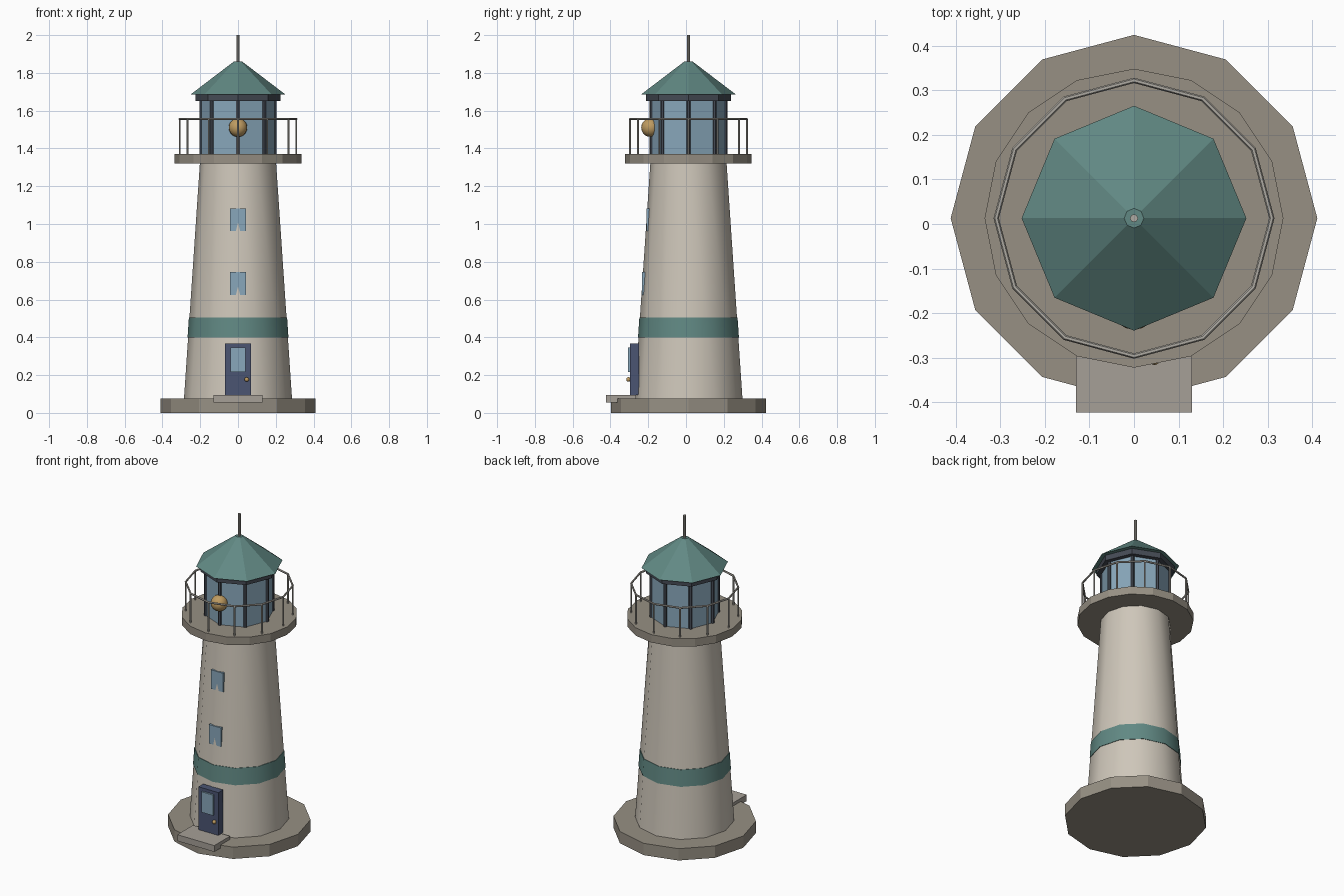
import bpy
from math import pi, sin, cos, radians

if "Cube" in bpy.data.objects:
    bpy.data.objects.remove(bpy.data.objects["Cube"])

CY = 0.013  # tower axis sits slightly behind the origin because of the doorstep


def material(name, rgb):
    m = bpy.data.materials.new(name)
    m.diffuse_color = (*rgb, 1)
    m.use_nodes = True
    m.node_tree.nodes["Principled BSDF"].inputs["Base Color"].default_value = m.diffuse_color
    return m


PLASTER = material("plaster", (0.62, 0.57, 0.49))
STONE = material("stone", (0.31, 0.28, 0.23))
STEP = material("step_stone", (0.38, 0.35, 0.31))
GREEN = material("green", (0.12, 0.25, 0.23))
NAVY = material("navy", (0.07, 0.09, 0.17))
GLASS = material("glass", (0.25, 0.39, 0.50))
IRON = material("iron", (0.06, 0.07, 0.09))
RAIL = material("rail_metal", (0.42, 0.40, 0.36))
BRASS = material("brass", (0.52, 0.33, 0.12))


def finish(name, mat, smooth=None):
    o = bpy.context.object
    o.name = name
    o.data.materials.append(mat)
    if smooth:
        bpy.ops.object.shade_smooth_by_angle(angle=radians(smooth))
    return o


def drum(name, sides, r1, r2, z1, z2, mat, x=0, y=CY, smooth=None):
    """Tapered prism with a vertex on the -y axis."""
    bpy.ops.mesh.primitive_cone_add(vertices=sides, radius1=r1, radius2=r2,
                                    depth=z2 - z1, location=(x, y, (z1 + z2) / 2))
    return finish(name, mat, smooth)


def box(name, x, y, z, mat):
    bpy.ops.mesh.primitive_cube_add(size=1, location=(sum(x) / 2, sum(y) / 2, sum(z) / 2))
    o = bpy.context.object
    o.scale = (x[1] - x[0], y[1] - y[0], z[1] - z[0])
    return finish(name, mat)


def ball(name, r, loc, mat):
    bpy.ops.mesh.primitive_uv_sphere_add(segments=16, ring_count=10, radius=r, location=loc)
    return finish(name, mat, 40)


def tower_r(z):
    return 0.286 - 0.0675 * (z - 0.075)


# Base, tower and painted band
drum("base", 12, 0.411, 0.411, 0, 0.075, STONE)
drum("tower", 12, tower_r(0.075), tower_r(1.32), 0.075, 1.32, PLASTER, smooth=40)
drum("band", 12, tower_r(0.4) + 0.003, tower_r(0.505) + 0.003, 0.4, 0.505, GREEN, smooth=40)

# Doorstep, door, door pane and knob
box("doorstep", (-0.13, 0.13), (-0.423, -0.265), (0.055, 0.095), STEP)
box("door", (-0.07, 0.07), (-0.297, -0.25), (0.095, 0.367), NAVY)
box("door_pane", (-0.04, 0.04), (-0.308, -0.29), (0.217, 0.347), GLASS)
ball("door_knob", 0.012, (0.046, -0.304, 0.177), BRASS)

# Tower windows, the wall ridge just breaks through at the bottom
for i, z in enumerate((0.625, 0.963)):
    front = CY - tower_r(z + 0.045)
    box(f"window_{i + 1}", (-0.042, 0.042), (front, front + 0.03), (z, z + 0.12), GLASS)

# Gallery with railing
drum("gallery", 16, 0.335, 0.335, 1.32, 1.37, STONE)
bpy.ops.mesh.primitive_torus_add(major_segments=12, minor_segments=6, major_radius=0.309,
                                 minor_radius=0.006, location=(0, CY, 1.555))
finish("gallery_rail", RAIL)
for i in range(12):
    a = i * pi / 6
    drum(f"rail_post_{i + 1}", 6, 0.005, 0.005, 1.37, 1.555, RAIL,
         0.309 * cos(a), CY + 0.309 * sin(a))

# Lantern room: glass, corner bars, top ring and lamp
drum("lantern_glass", 8, 0.197, 0.197, 1.37, 1.655, GLASS)
for i in range(8):
    a = i * pi / 4
    drum(f"lantern_bar_{i + 1}", 6, 0.011, 0.011, 1.37, 1.655, IRON,
         0.195 * cos(a), CY + 0.195 * sin(a))
drum("lantern_ring", 8, 0.226, 0.226, 1.65, 1.688, IRON)
ball("lamp", 0.049, (0, -0.188, 1.51), BRASS)

# Roof and spire
drum("roof", 8, 0.252, 0.022, 1.685, 1.86, GREEN)
drum("spire", 8, 0.009, 0.009, 1.85, 2.0, RAIL)
